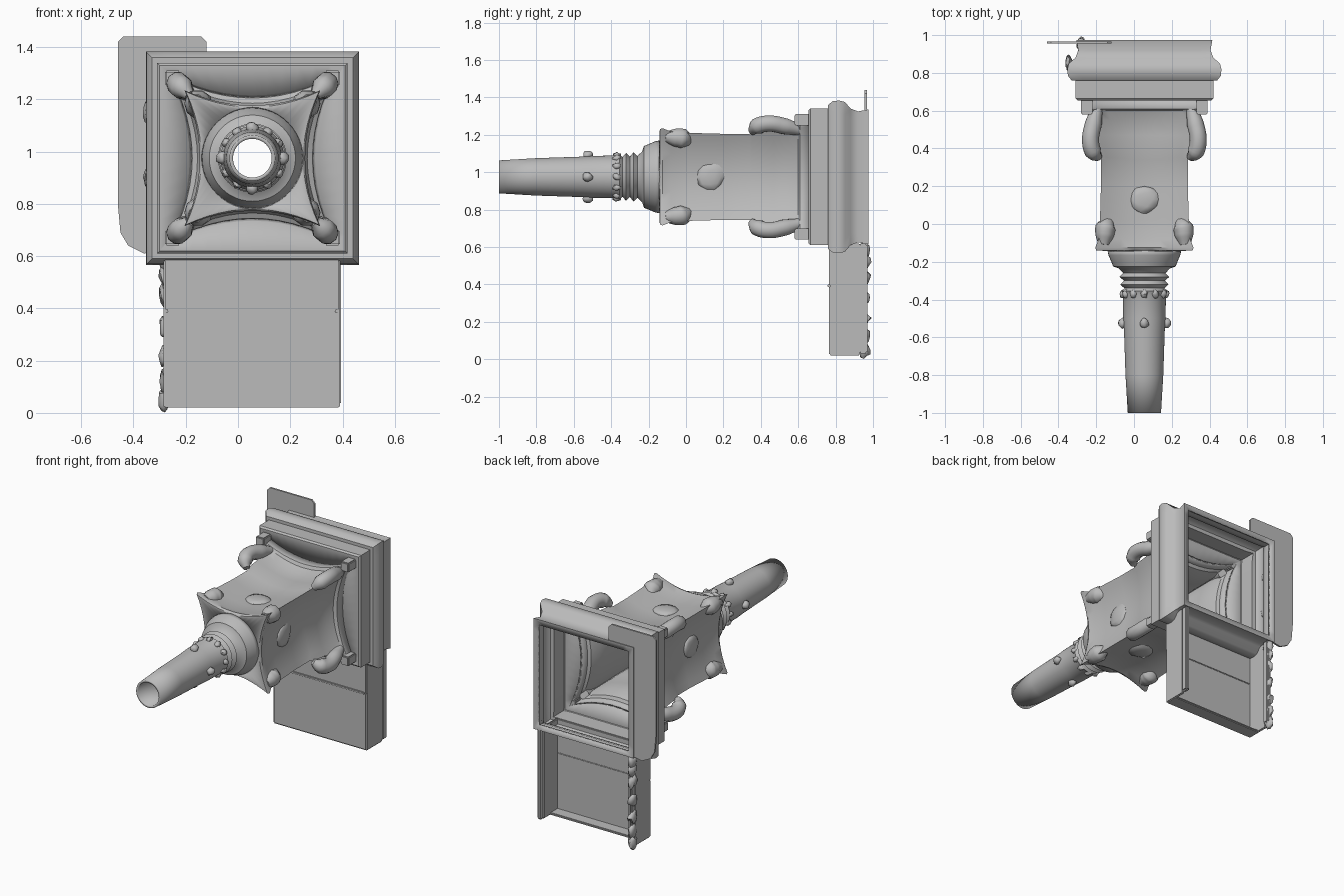
import bpy, bmesh, math, random
from mathutils import Vector

random.seed(4)
if "Cube" in bpy.data.objects:
    bpy.data.objects.remove(bpy.data.objects["Cube"], do_unlink=True)

CX, CZ = 0.055, 0.975  # long axis of the pinnacle
stone = bpy.data.materials.new("stone grey")
stone.use_nodes = True
GREY = (0.5, 0.5, 0.5, 1)
stone.diffuse_color = GREY
stone.node_tree.nodes["Principled BSDF"].inputs["Base Color"].default_value = GREY


def finish(obj, angle=35):
    obj.data.materials.append(stone)
    bpy.ops.object.select_all(action='DESELECT')
    obj.select_set(True)
    bpy.context.view_layer.objects.active = obj
    bpy.ops.object.shade_smooth_by_angle(angle=math.radians(angle))
    return obj


def add(name, bm, angle=35):
    bmesh.ops.recalc_face_normals(bm, faces=bm.faces)
    mesh = bpy.data.meshes.new(name)
    bm.to_mesh(mesh)
    bm.free()
    obj = bpy.data.objects.new(name, mesh)
    bpy.context.collection.objects.link(obj)
    return finish(obj, angle)


def ring(y, h, bow=0, rnd=0, n=12):
    """Square of half width h, sides bowed inward, blended to a circle by rnd."""
    pts = []
    for side in range(4):
        a = side * math.pi / 2
        for i in range(n):
            t = 2 * i / n - 1
            u, v = h * t, h - bow * (1 - t * t)
            ang = t * math.pi / 4
            u += (h * math.sin(ang) - u) * rnd
            v += (h * math.cos(ang) - v) * rnd
            pts.append((CX + u * math.cos(a) + v * math.sin(a), y,
                        CZ - u * math.sin(a) + v * math.cos(a)))
    return pts


def loft(name, rows, thick):
    bm = bmesh.new()
    loops = [[bm.verts.new(p) for p in ring(*r)] for r in rows]
    for a, b in zip(loops, loops[1:]):
        for i in range(len(a)):
            j = (i + 1) % len(a)
            bm.faces.new((a[i], a[j], b[j], b[i]))
    obj = add(name, bm)
    mod = obj.modifiers.new("shell", 'SOLIDIFY')
    mod.thickness = thick
    mod.offset = -1
    return obj


def box(name, x, y, z, bevel=0.0):
    bm = bmesh.new()
    bmesh.ops.create_cube(bm, size=1)
    for v in bm.verts:
        for k, (lo, hi) in enumerate((x, y, z)):
            v.co[k] = lo if v.co[k] < 0 else hi
    if bevel:
        bmesh.ops.bevel(bm, geom=bm.edges[:], offset=bevel, segments=2, affect='EDGES')
    return add(name, bm)


def blob(name, loc, size, rough=0.0):
    bm = bmesh.new()
    bmesh.ops.create_icosphere(bm, subdivisions=2, radius=1)
    for v in bm.verts:
        s = 1 + random.uniform(-rough, rough)
        v.co = Vector(loc) + Vector([c * d * s for c, d in zip(v.co, size)])
    return add(name, bm, 60)


def plate(name, outline, y, thick):
    bm = bmesh.new()
    face = bm.faces.new([bm.verts.new((x, y, z)) for x, z in outline])
    ext = bmesh.ops.extrude_face_region(bm, geom=[face])
    for v in ext["geom"]:
        if isinstance(v, bmesh.types.BMVert):
            v.co.y += thick
    return add(name, bm)


def hook(name, sx, sz, path):
    """Curled leaf on a corner; path holds (offset, y, radius)."""
    cu = bpy.data.curves.new(name, 'CURVE')
    cu.dimensions = '3D'
    cu.bevel_depth = 1
    cu.bevel_resolution = 3
    cu.resolution_u = 5
    cu.use_fill_caps = True
    sp = cu.splines.new('BEZIER')
    sp.bezier_points.add(len(path) - 1)
    for p, (o, y, r) in zip(sp.bezier_points, path):
        p.co = (CX + sx * o, y, CZ + sz * o)
        p.radius = r
        p.handle_left_type = p.handle_right_type = 'AUTO'
    obj = bpy.data.objects.new(name, cu)
    bpy.context.collection.objects.link(obj)
    bpy.ops.object.select_all(action='DESELECT')
    obj.select_set(True)
    bpy.context.view_layer.objects.active = obj
    bpy.ops.object.convert(target='MESH')
    finish(bpy.context.view_layer.objects.active, 60)


# Moulded square frame, open at the back
loft("frame", [(.975, .325), (.975, .36), (.92, .35), (.88, .365), (.85, .4),
               (.82, .408), (.785, .405), (.76, .385), (.76, .365), (.665, .365),
               (.655, .355), (.655, .32, .08)], .012)

# Hollow pinnacle body with bowed sides
loft("body", [(.655, .325, .085), (.61, .315, .085), (.6, .295, .085), (.55, .27, .08),
              (.47, .245, .065), (.35, .238, .055), (.34, .23, .05), (.2, .23, .05), (.02, .235, .05),
              (-.08, .242, .052), (-.125, .26, .058), (-.14, .255, .06),
              (-.145, .19, 0, 1)], .01)

# Collars and tapering open spire
spire = [(-.14, .195), (-.165, .19), (-.2, .175), (-.225, .165), (-.235, .135),
         (-.26, .112), (-.28, .132), (-.3, .108), (-.32, .128), (-.34, .106),
         (-.355, .122), (-.375, .114), (-.5, .112), (-.56, .108), (-.8, .1), (-1, .088)]
loft("spire", [(y, r, 0, 1) for y, r in spire], .014)

# Corner leaves and their base blocks
for sx in (-1, 1):
    for sz in (-1, 1):
        hook("rear_leaf", sx, sz, [(.25, .61, .03), (.27, .53, .045),
                                   (.285, .44, .045), (.27, .38, .045), (.24, .35, .02)])
        hook("front_leaf", sx, sz, [(.215, -.11, .03), (.21, -.06, .05),
                                    (.205, -.02, .055), (.18, .03, .02)])
        x, z = CX + sx * .305, CZ + sz * .305
        box("leaf_block", (x - .03, x + .03), (.58, .66), (z - .03, z + .03), .006)

# Rosettes on the four body faces, buds and ragged collar leaves on the spire
for k in range(4):
    dx, dz = round(math.sin(k * math.pi / 2)), round(math.cos(k * math.pi / 2))
    flat = (.02, .075, .08) if dx else (.08, .075, .02)
    blob("rosette", (CX + dx * .18, .13, CZ + dz * .18), flat, .08)
    blob("bud", (CX + dx * .115, -.525, CZ + dz * .115), (.024, .028, .024), .15)
for k in range(12):
    a = k * math.pi / 6
    blob("collar_leaf", (CX + .114 * math.sin(a), -.37, CZ + .114 * math.cos(a)),
         (.018, .022, .018), .2)

# Lower box: front panels with a groove, side walls, back flanges and a bottom lip
box("upper_panel", (-.285, .39), (.765, .785), (.39, .62), .006)
box("lower_panel", (-.285, .39), (.765, .785), (.02, .395), .008)
box("panel_ledge", (-.27, .375), (.757, .79), (.385, .4), .003)
box("bottom_lip", (-.28, .385), (.77, .86), (.02, .035), .005)
box("left_wall", (.375, .39), (.77, .93), (.02, .62), .005)
box("left_wall_edge", (.365, .395), (.925, .97), (.03, .62), .008)
box("right_wall", (-.285, -.27), (.77, .93), (.02, .62), .005)
box("right_wall_edge", (-.285, -.255), (.925, .97), (.04, .62), .008)

# Thin backing plate behind one side, with rounded corners
plate("backing_plate", [(-.46, 1.42), (-.44, 1.44), (-.14, 1.44), (-.12, 1.42), (-.12, 1.33),
                        (-.27, 1.33), (-.3, 1.28), (-.3, .62), (-.36, .61), (-.42, .64),
                        (-.45, .69), (-.46, .8)], .955, .012)

# Broken lumps along the damaged side
for z in (.05, .12, .22, .33, .45, .52, .58):
    blob("broken_edge", (-.28, .95, z), (.022, .035, .045), .25)
for z in (.9, 1.15):
    blob("chipped_side", (-.345, .85, z), (.018, .04, .04), .25)
